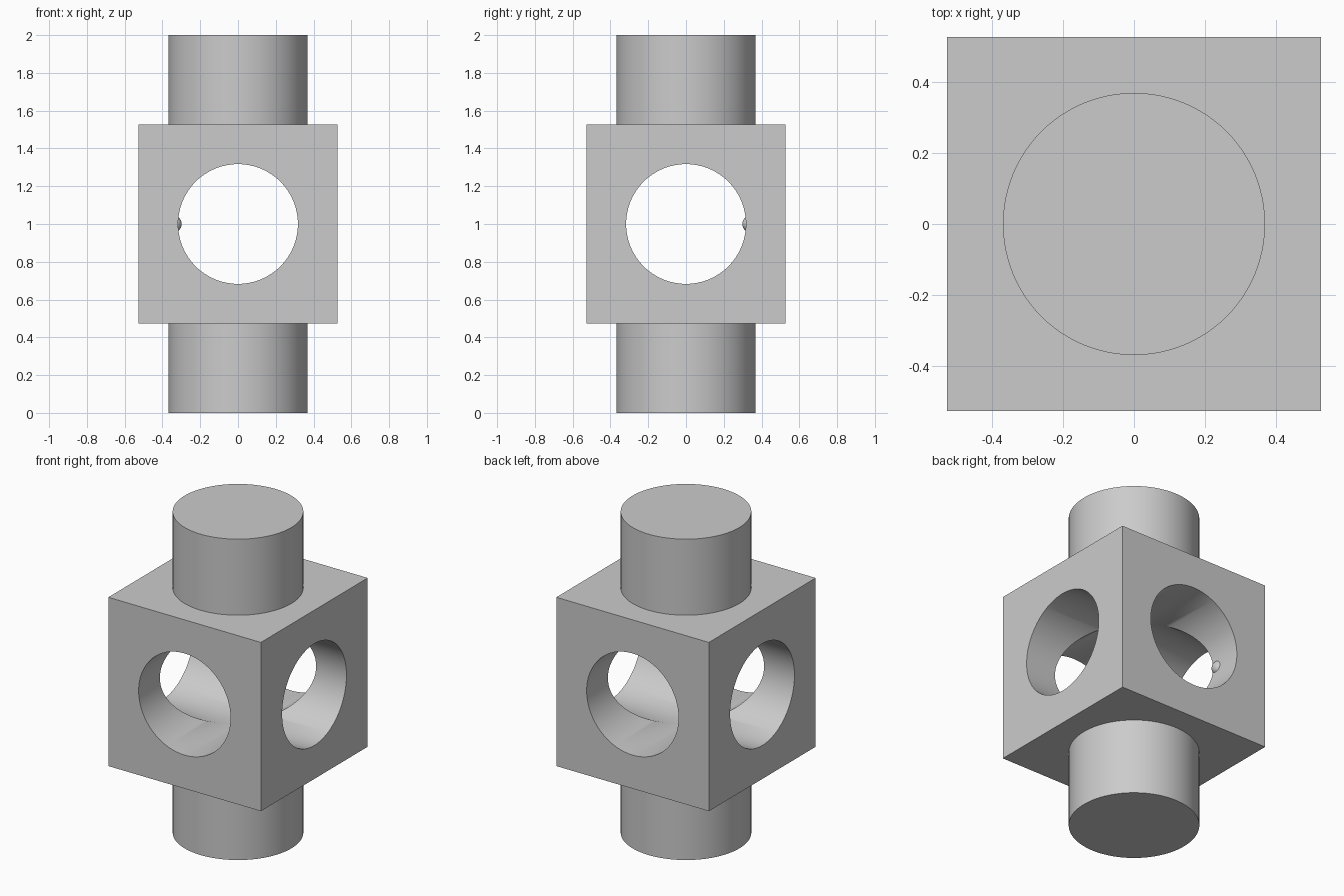
import bpy
import math

cube = bpy.data.objects.get("Cube")
if cube:
    bpy.data.objects.remove(cube, do_unlink=True)

# Single grey finish
grey = bpy.data.materials.new("grey")
grey.use_nodes = True
colour = (0.6, 0.6, 0.6, 1.0)
grey.diffuse_color = colour
grey.node_tree.nodes["Principled BSDF"].inputs["Base Color"].default_value = colour

CENTRE = (0, 0, 1)
BLOCK_SIZE = 1.052
POST_RADIUS = 0.369
BORE_RADIUS = 0.317


def finish(name):
    obj = bpy.context.object
    obj.name = name
    obj.data.materials.append(grey)
    return obj


def cylinder(name, radius, depth, rotation=(0, 0, 0)):
    bpy.ops.mesh.primitive_cylinder_add(vertices=96, radius=radius, depth=depth,
                                        location=CENTRE, rotation=rotation)
    return finish(name)


def combine(target, tool, operation):
    """Apply a boolean to the target and discard the tool."""
    mod = target.modifiers.new(tool.name, 'BOOLEAN')
    mod.object = tool
    mod.operation = operation
    mod.solver = 'EXACT'
    bpy.context.view_layer.objects.active = target
    bpy.ops.object.modifier_apply(modifier=mod.name)
    bpy.data.objects.remove(tool, do_unlink=True)


def smooth(obj):
    bpy.ops.object.select_all(action='DESELECT')
    obj.select_set(True)
    bpy.context.view_layer.objects.active = obj
    bpy.ops.object.shade_smooth_by_angle(angle=math.radians(30))


# Cubic block with a round post running through it vertically
bpy.ops.mesh.primitive_cube_add(size=BLOCK_SIZE, location=CENTRE)
block = finish("bored_block_with_post")
combine(block, cylinder("post", POST_RADIUS, 2.0), 'UNION')

# Two crossing horizontal bores, front to back and side to side
quarter = math.pi / 2
for name, rotation in (("bore_front_back", (quarter, 0, 0)),
                       ("bore_side_side", (0, quarter, 0))):
    combine(block, cylinder(name, BORE_RADIUS, 1.6, rotation), 'DIFFERENCE')
smooth(block)

# Small round nub on the inner corner where the bores meet
bpy.ops.mesh.primitive_uv_sphere_add(segments=24, ring_count=12, radius=0.044,
                                     location=(-0.342, 0.342, 1))
smooth(finish("corner_nub"))
